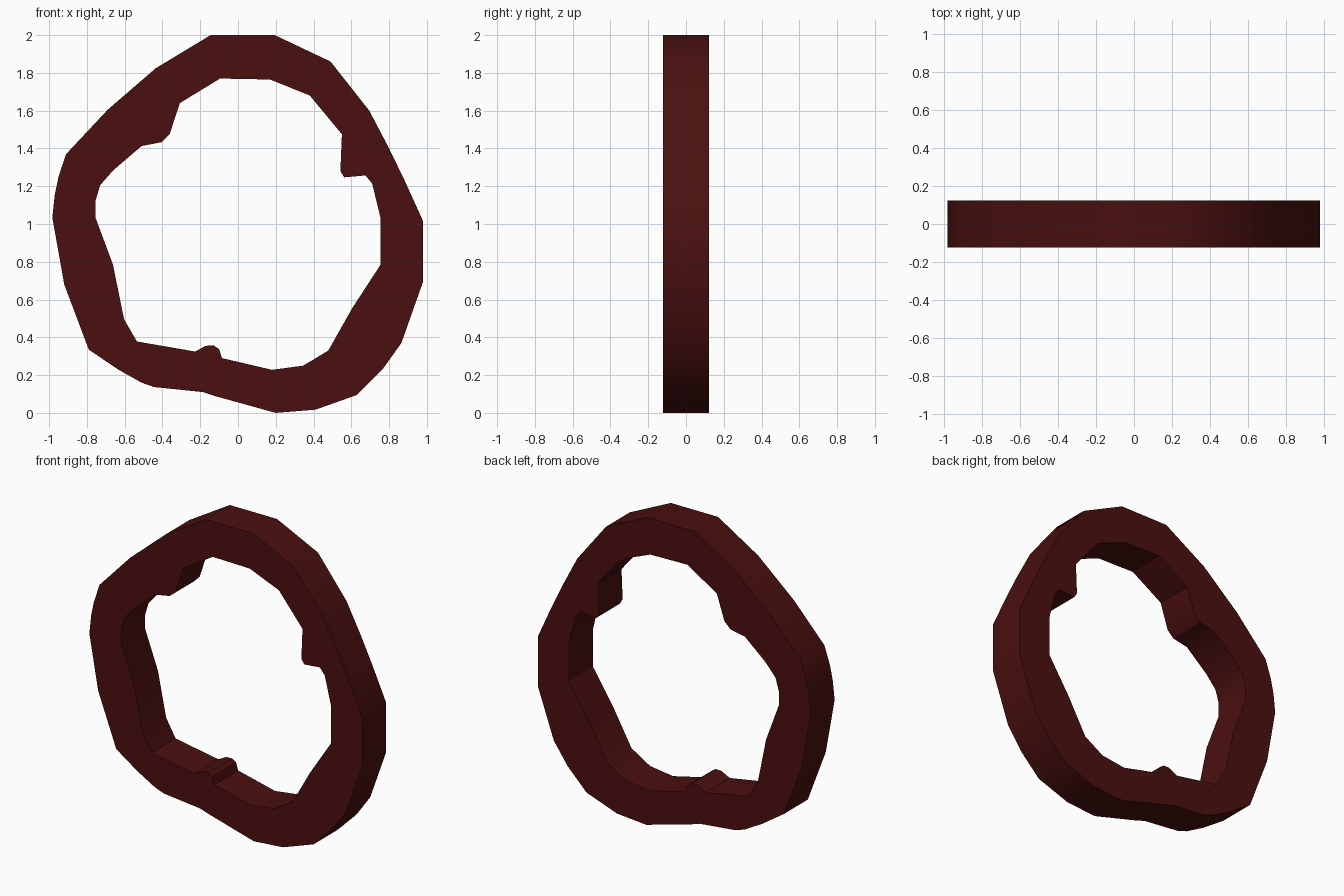
import bpy, bmesh, math

if "Cube" in bpy.data.objects:
    bpy.data.objects.remove(bpy.data.objects["Cube"])

HALF_DEPTH = 0.123

# Outer outline (x, z), clockwise from the top
outer = [(-.145, 2), (.195, 2), (.49, 1.86), (.695, 1.6), (.80, 1.40), (.88, 1.235),
         (.98, 1.015), (.98, .695), (.865, .37), (.765, .23), (.63, .095), (.41, .017),
         (.2, 0), (-.125, .09), (-.185, .11), (-.445, .137), (-.51, .16), (-.635, .23),
         (-.79, .335), (-.92, .68), (-.983, 1.035), (-.97, 1.155), (-.95, 1.25),
         (-.91, 1.37), (-.69, 1.605), (-.435, 1.825)]

# Inner opening with its three inward lugs
inner = [(-.095, 1.77), (.17, 1.765), (.38, 1.68), (.55, 1.475), (.542, 1.28),
         (.562, 1.247), (.675, 1.257), (.71, 1.215), (.755, 1.03), (.755, .785),
         (.605, .555), (.478, .33), (.345, .25), (.18, .228), (-.085, .29), (-.1, .338),
         (-.128, .357), (-.17, .355), (-.228, .325), (-.535, .378), (-.603, .495),
         (-.662, .785), (-.755, 1.035), (-.755, 1.12), (-.73, 1.205), (-.66, 1.285),
         (-.51, 1.413), (-.405, 1.433), (-.362, 1.475), (-.308, 1.64)]


def add_loop(bm, points):
    verts = [bm.verts.new((x, -HALF_DEPTH, z)) for x, z in points]
    return [bm.edges.new((v, verts[i - 1])) for i, v in enumerate(verts)]


# Fill the ring between both outlines, then extrude it backwards
bm = bmesh.new()
edges = add_loop(bm, outer) + add_loop(bm, inner)
bmesh.ops.triangle_fill(bm, use_beauty=True, use_dissolve=False, edges=edges)
result = bmesh.ops.extrude_face_region(bm, geom=bm.faces[:], use_keep_orig=True)
moved = [g for g in result["geom"] if isinstance(g, bmesh.types.BMVert)]
bmesh.ops.translate(bm, verts=moved, vec=(0, 2 * HALF_DEPTH, 0))
bmesh.ops.recalc_face_normals(bm, faces=bm.faces[:])
mesh = bpy.data.meshes.new("irregular_ring")
bm.to_mesh(mesh)
bm.free()

ring = bpy.data.objects.new("irregular_ring", mesh)
bpy.context.collection.objects.link(ring)

# Dark red finish
red = bpy.data.materials.new("dark_red")
red.diffuse_color = (0.07, 0.005, 0.005, 1)
red.use_nodes = True
red.node_tree.nodes["Principled BSDF"].inputs["Base Color"].default_value = red.diffuse_color
mesh.materials.append(red)

# Soft rim shading with crisp edges
bpy.context.view_layer.objects.active = ring
ring.select_set(True)
bpy.ops.object.shade_smooth_by_angle(angle=math.radians(30))
